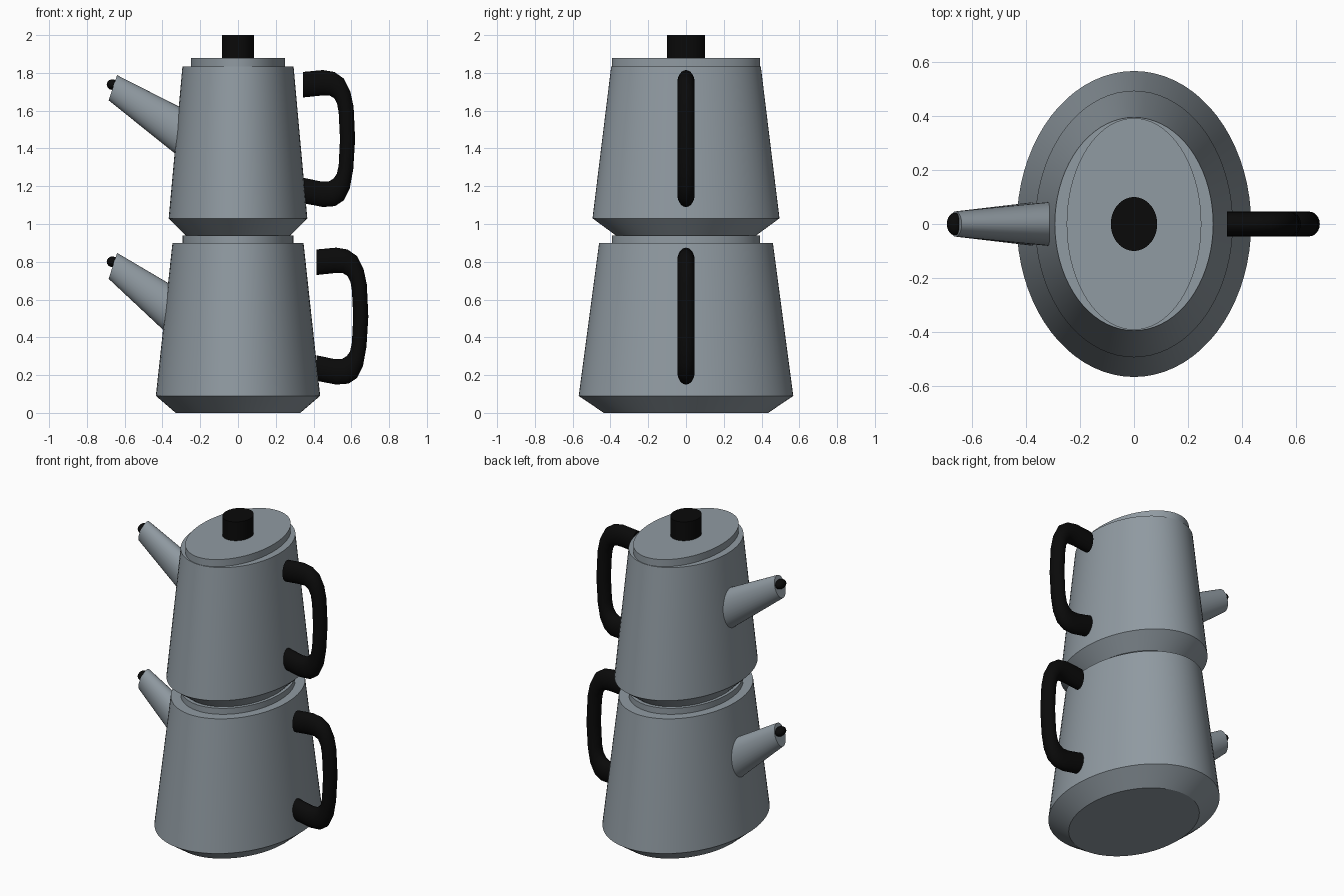
import bpy, bmesh, math
from mathutils import Vector

cube = bpy.data.objects.get("Cube")
if cube:
    bpy.data.objects.remove(cube, do_unlink=True)


def material(name, colour):
    m = bpy.data.materials.new(name)
    m.use_nodes = True
    m.diffuse_color = colour
    m.node_tree.nodes["Principled BSDF"].inputs["Base Color"].default_value = colour
    return m


steel = material("brushed steel", (0.28, 0.325, 0.36, 1))
black = material("black plastic", (0.003, 0.003, 0.003, 1))


def loft(name, rings, mat, sides, angle=30):
    """Skin elliptical rings given as (centre, half axis, half axis)."""
    bm = bmesh.new()
    loops = []
    for c, u, v in rings:
        turns = [math.tau * i / sides for i in range(sides)]
        loops.append([bm.verts.new(Vector(c) + Vector(u) * math.cos(t) + Vector(v) * math.sin(t))
                      for t in turns])
    for a, b in zip(loops, loops[1:]):
        for i in range(sides):
            j = (i + 1) % sides
            bm.faces.new((a[i], a[j], b[j], b[i]))
    bm.faces.new(loops[0][::-1])
    bm.faces.new(loops[-1])
    bmesh.ops.recalc_face_normals(bm, faces=bm.faces)
    mesh = bpy.data.meshes.new(name)
    bm.to_mesh(mesh)
    bm.free()
    mesh.materials.append(mat)
    ob = bpy.data.objects.new(name, mesh)
    bpy.context.collection.objects.link(ob)
    smooth(ob, angle)


def smooth(ob, angle):
    bpy.ops.object.select_all(action="DESELECT")
    ob.select_set(True)
    bpy.context.view_layer.objects.active = ob
    bpy.ops.object.shade_smooth_by_angle(angle=math.radians(angle))


def oval(name, profile, mat):
    """Stack of upright ovals given as (z, x radius, y radius)."""
    loft(name, [((0, 0, z), (rx, 0, 0), (0, ry, 0)) for z, rx, ry in profile], mat, 72)


def spout(name, tip_top, tip_low, base_top, base_low):
    rings = []
    for (x1, z1), (x2, z2), w in ((base_top, base_low, 0.085), (tip_top, tip_low, 0.047)):
        rings.append((((x1 + x2) / 2, 0, (z1 + z2) / 2),
                      ((x1 - x2) / 2, 0, (z1 - z2) / 2), (0, w, 0)))
    loft(name, rings, steel, 32)


def spout_tip(name, z):
    bpy.ops.mesh.primitive_uv_sphere_add(segments=20, ring_count=12, radius=1,
                                         location=(-0.665, 0, z))
    ob = bpy.context.object
    ob.name = name
    ob.scale = (0.03, 0.042, 0.028)
    ob.data.materials.append(black)
    smooth(ob, 60)


# Handle outline: outer x, z and inner x, z at each station
HANDLE = [
    (0.345, 1.805, 0.345, 1.67), (0.45, 1.815, 0.44, 1.68), (0.51, 1.805, 0.485, 1.68),
    (0.56, 1.77, 0.51, 1.665), (0.595, 1.70, 0.525, 1.635), (0.612, 1.62, 0.533, 1.59),
    (0.62, 1.45, 0.54, 1.45), (0.61, 1.29, 0.533, 1.31), (0.592, 1.19, 0.523, 1.265),
    (0.56, 1.125, 0.505, 1.24), (0.515, 1.095, 0.48, 1.225), (0.45, 1.09, 0.44, 1.225),
    (0.345, 1.11, 0.345, 1.245),
]


def handle(name, dx, dz):
    rings = []
    for xo, zo, xi, zi in HANDLE:
        rings.append((((xo + xi) / 2 + dx, 0, (zo + zi) / 2 + dz),
                      ((xo - xi) / 2, 0, (zo - zi) / 2), (0, 0.046, 0)))
    loft(name, rings, black, 24, 45)


# Lower pot
oval("lower_pot_body", [(0, 0.33, 0.435), (0.09, 0.435, 0.568), (0.9, 0.347, 0.46)], steel)
oval("lower_pot_rim", [(0.89, 0.295, 0.393), (0.938, 0.295, 0.393)], steel)
spout("lower_spout", (-0.64, 0.847), (-0.685, 0.71), (-0.34, 0.67), (-0.34, 0.387))
spout_tip("lower_spout_tip", 0.80)
handle("lower_handle", 0.07, -0.94)

# Upper pot
oval("upper_pot_body", [(0.937, 0.275, 0.368), (1.03, 0.367, 0.495), (1.835, 0.294, 0.396)], steel)
spout("upper_spout", (-0.64, 1.788), (-0.685, 1.655), (-0.28, 1.605), (-0.28, 1.33))
spout_tip("upper_spout_tip", 1.738)
handle("upper_handle", 0, 0)

# Lid and knob
oval("lid", [(1.825, 0.25, 0.393), (1.88, 0.25, 0.393)], steel)
oval("lid_knob", [(1.88, 0.086, 0.1), (2.0, 0.086, 0.1)], black)
